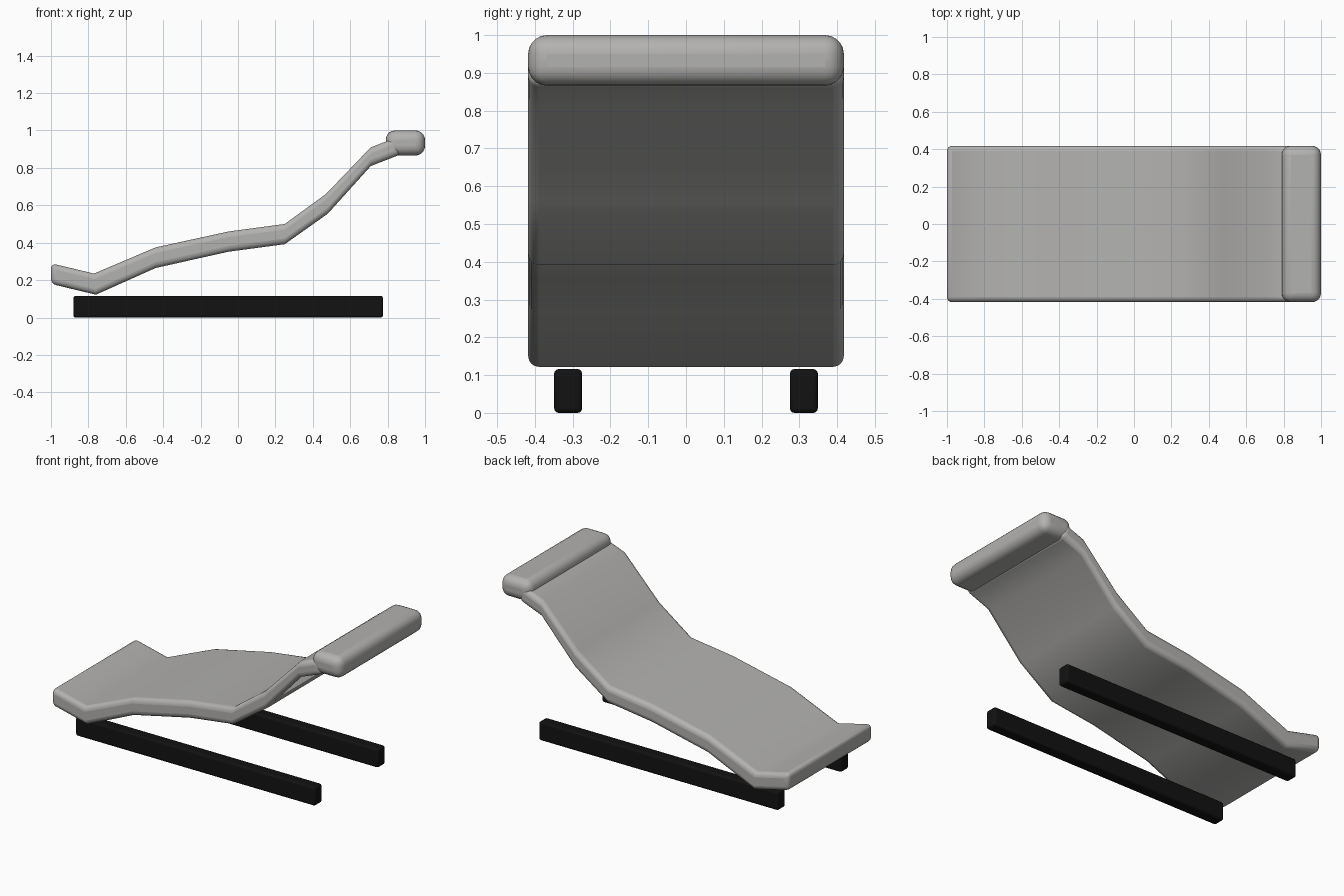
import bpy
import bmesh
from math import radians

cube = bpy.data.objects.get("Cube")
if cube:
    bpy.data.objects.remove(cube, do_unlink=True)


def make_material(name, colour):
    mat = bpy.data.materials.new(name)
    mat.use_nodes = True
    mat.diffuse_color = colour
    mat.node_tree.nodes["Principled BSDF"].inputs["Base Color"].default_value = colour
    return mat


def finish(name, bm, mat, bevel, segments):
    """Turn a bmesh into an object with rounded edges and smooth shading."""
    bmesh.ops.recalc_face_normals(bm, faces=bm.faces)
    mesh = bpy.data.meshes.new(name)
    bm.to_mesh(mesh)
    bm.free()
    mesh.materials.append(mat)
    obj = bpy.data.objects.new(name, mesh)
    bpy.context.collection.objects.link(obj)
    mod = obj.modifiers.new("rounded_edges", "BEVEL")
    mod.width = bevel
    mod.segments = segments
    mod.limit_method = "ANGLE"
    mod.angle_limit = radians(55)
    bpy.ops.object.select_all(action="DESELECT")
    obj.select_set(True)
    bpy.context.view_layer.objects.active = obj
    bpy.ops.object.shade_smooth_by_angle(angle=radians(40))
    return obj


def rounded_box(name, low, high, mat, bevel, segments):
    bm = bmesh.new()
    bmesh.ops.create_cube(bm, size=1)
    for v in bm.verts:
        v.co = [(a + b) / 2 + c * (b - a) for a, b, c in zip(low, high, v.co)]
    return finish(name, bm, mat, bevel, segments)


fabric = make_material("grey fabric", (0.45, 0.445, 0.435, 1))
black = make_material("black rail", (0.006, 0.006, 0.006, 1))

# Reclining cushion: matching upper and lower profile lines, swept across the width
upper = [(-1, 0.29), (-0.77, 0.235), (-0.44, 0.375), (-0.05, 0.46),
         (0.25, 0.50), (0.47, 0.66), (0.71, 0.91), (0.84, 0.96)]
lower = [(-1, 0.18), (-0.76, 0.122), (-0.44, 0.265), (-0.05, 0.352),
         (0.25, 0.392), (0.48, 0.555), (0.71, 0.81), (0.87, 0.872)]
half_width = 0.418
bm = bmesh.new()
rings = []
for (ux, uz), (lx, lz) in zip(upper, lower):
    corners = [(ux, -half_width, uz), (ux, half_width, uz),
               (lx, half_width, lz), (lx, -half_width, lz)]
    rings.append([bm.verts.new(c) for c in corners])
for a, b in zip(rings, rings[1:]):
    for i in range(4):
        j = (i + 1) % 4
        bm.faces.new((a[i], a[j], b[j], b[i]))
bm.faces.new(rings[0])
bm.faces.new(rings[-1])
finish("lounger_cushion", bm, fabric, 0.028, 4)

# Head pillow
rounded_box("head_pillow", (0.79, -0.418, 0.866), (1, 0.418, 1), fabric, 0.05, 5)

# Floor rails
for side, y in (("front", -0.312), ("back", 0.312)):
    rounded_box(side + "_rail", (-0.88, y - 0.037, 0), (0.775, y + 0.037, 0.116),
                black, 0.012, 3)
